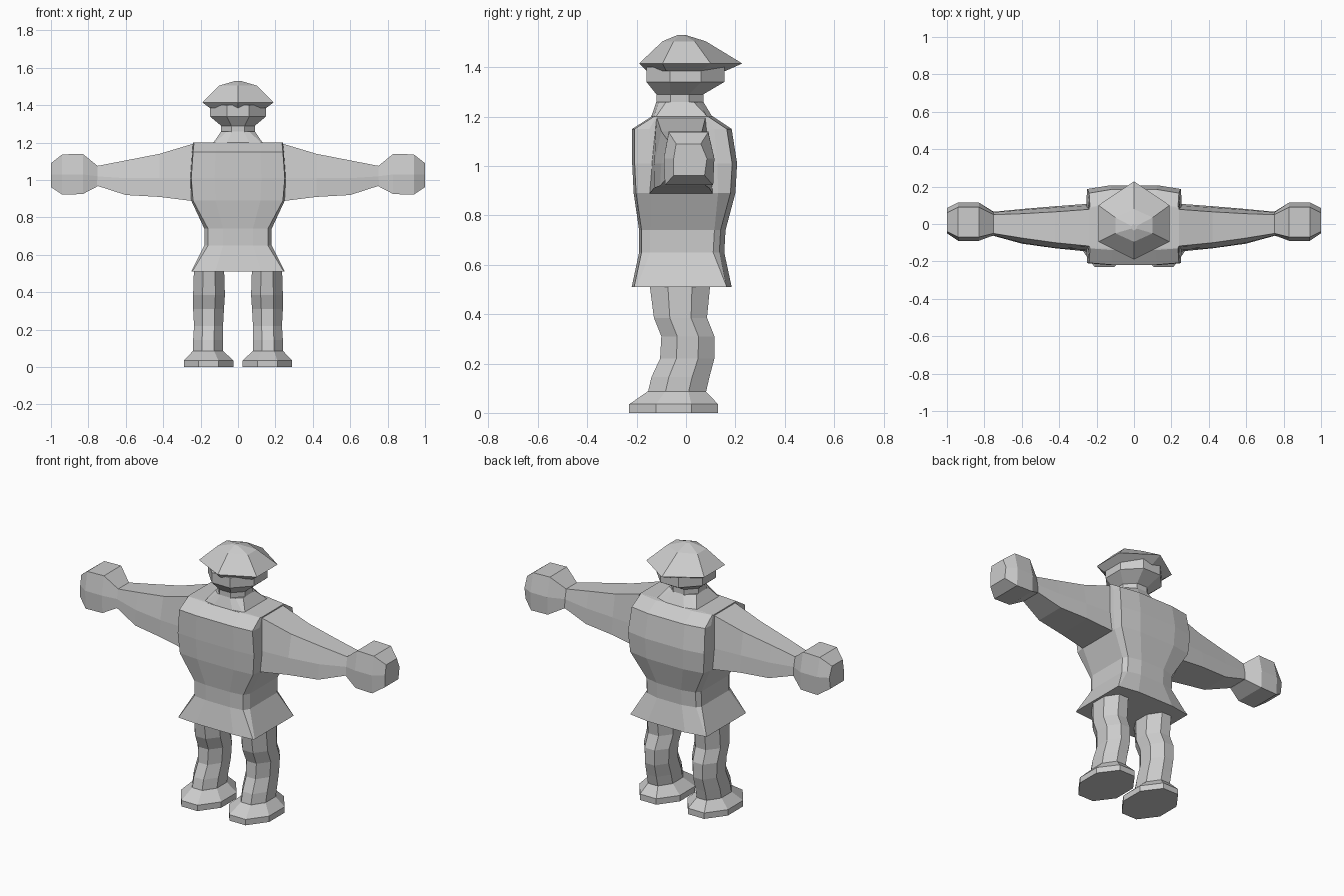
import bpy, bmesh

if "Cube" in bpy.data.objects:
    bpy.data.objects.remove(bpy.data.objects["Cube"])


def loft(name, rings, mirror=False):
    """Skin a stack of equal-sized point rings and cap both ends."""
    bm = bmesh.new()
    loops = [[bm.verts.new(p) for p in r] for r in rings]
    n = len(loops[0])
    for a, b in zip(loops, loops[1:]):
        for i in range(n):
            j = (i + 1) % n
            bm.faces.new((a[i], a[j], b[j], b[i]))
    bm.faces.new(loops[0][::-1])
    bm.faces.new(loops[-1])
    bmesh.ops.recalc_face_normals(bm, faces=bm.faces)
    me = bpy.data.meshes.new(name)
    bm.to_mesh(me)
    bm.free()
    ob = bpy.data.objects.new(name, me)
    bpy.context.collection.objects.link(ob)
    if mirror:
        ob.modifiers.new("Mirror", 'MIRROR').use_mirror_merge = False
    return ob


def mirrored(half, z):
    """Close a half section (front to back) across x = 0."""
    return [(x, y, z) for x, y in half] + [(-x, y, z) for x, y in half[::-1]]


def torso_ring(z, w, wf, yf, yb, c):
    return mirrored([(wf * .5, yf), (wf, yf + .01), (w, yf + c),
                     (w, yb - c), (wf, yb - .02), (wf * .5, yb)], z)


def octagon(z, x0, x1, y0, y1, k=.3):
    dx, dy = (x1 - x0) * k, (y1 - y0) * k
    return [(x, y, z) for x, y in (
        (x0 + dx, y0), (x1 - dx, y0), (x1, y0 + dy), (x1, y1 - dy),
        (x1 - dx, y1), (x0 + dx, y1), (x0, y1 - dy), (x0, y0 + dy))]


def hexagon(z, w, yf, yb, sf, sb):
    return [(0, yf, z), (w, sf, z), (w, sb, z), (0, yb, z), (-w, sb, z), (-w, sf, z)]


# Coat: skirt, waist, chest and sloping shoulders
loft("coat", [torso_ring(*r) for r in (
    (.51, .25, .245, -.22, .185, .02),
    (.65, .18, .16, -.19, .155, .045),
    (.74, .18, .16, -.19, .16, .045),
    (.89, .25, .24, -.212, .20, .07),
    (1.01, .255, .25, -.218, .207, .08),
    (1.15, .245, .24, -.218, .185, .07),
    (1.20, .24, .235, -.14, .11, .02),
    (1.202, .13, .12, -.14, .105, .02),
    (1.26, .09, .06, -.12, .07, .04))])

# Neck and head
loft("head", [octagon(z, -w, w, a, b) for z, w, a, b in (
    (1.24, .09, -.12, .07), (1.29, .09, -.12, .07),
    (1.34, .15, -.16, .155), (1.40, .15, -.16, .155))])

# Hat with long point at the back
loft("hat", [hexagon(*r) for r in (
    (1.385, .15, -.16, .16, -.08, .06),
    (1.415, .19, -.19, .228, -.095, .10),
    (1.505, .10, -.095, .08, -.05, .035),
    (1.53, .015, -.035, 0, -.025, -.01))])


def arm_ring(x, top, mid, bot):
    """Six-sided section: each level is (z, front y, back y)."""
    return [(x, top[1], top[0]), (x, mid[1], mid[0]), (x, bot[1], bot[0]),
            (x, bot[2], bot[0]), (x, mid[2], mid[0]), (x, top[2], top[0])]


# Sleeves
loft("sleeve", [arm_ring(*r) for r in (
    (.22, (1.20, -.12, .08), (1.01, -.14, .10), (.885, -.15, .11)),
    (.42, (1.14, -.10, .065), (1.01, -.128, .088), (.91, -.13, .095)),
    (.60, (1.105, -.075, .055), (1.01, -.10, .075), (.92, -.105, .08)),
    (.755, (1.075, -.05, .05), (1.02, -.06, .062), (.97, -.062, .065)))], True)

# Hands
loft("hand", [arm_ring(*r) for r in (
    (.75, (1.075, -.05, .05), (1.02, -.06, .062), (.967, -.062, .065)),
    (.83, (1.14, -.07, .09), (1.03, -.09, .115), (.925, -.085, .11)),
    (.94, (1.137, -.07, .09), (1.03, -.09, .115), (.922, -.085, .11)),
    (1.0, (1.09, -.04, .06), (1.03, -.05, .085), (.962, -.05, .075)))], True)

# Legs
loft("leg", [octagon(*r) for r in (
    (.08, .08, .24, -.155, .08), (.145, .08, .24, -.14, .095),
    (.22, .08, .235, -.105, .115), (.31, .075, .24, -.10, .115),
    (.385, .07, .24, -.13, .085), (.54, .075, .235, -.15, .10))], True)

# Boots
loft("boot", [octagon(*r) for r in (
    (0, .025, .29, -.23, .13), (.035, .025, .29, -.23, .13),
    (.087, .08, .24, -.155, .08))], True)
